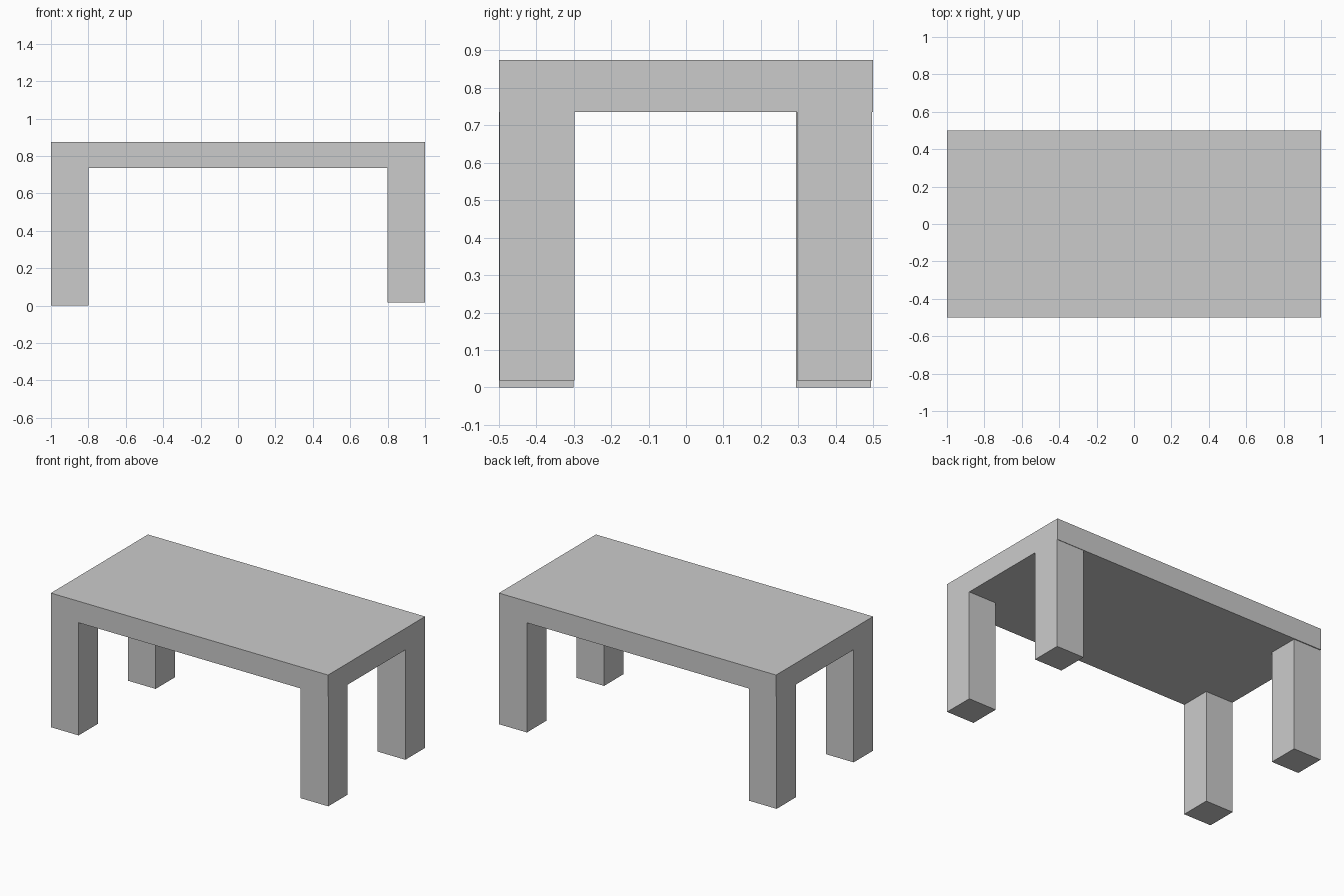
import bpy

if "Cube" in bpy.data.objects:
    bpy.data.objects.remove(bpy.data.objects["Cube"])


def box(name, lo, hi):
    """Axis-aligned box between two corners."""
    mid = [(a + b) / 2 for a, b in zip(lo, hi)]
    bpy.ops.mesh.primitive_cube_add(size=1, location=mid)
    ob = bpy.context.object
    ob.name = name
    ob.scale = [b - a for a, b in zip(lo, hi)]
    bpy.ops.object.transform_apply(location=False, rotation=False, scale=True)
    return ob


UNDERSIDE, TOP, LEG = 0.735, 0.875, 0.2

# Table top
box("table_top", (-1, -0.5, UNDERSIDE), (1, 0.5, TOP))

# Legs: the right pair is slightly shorter, the back pair slightly inset
legs = {
    "front_left_leg": (-1.0, -0.5, 0.0),
    "front_right_leg": (0.8, -0.498, 0.018),
    "back_left_leg": (-1.0, 0.294, 0.0),
    "back_right_leg": (0.8, 0.297, 0.018),
}
for name, (x, y, z) in legs.items():
    box(name, (x, y, z), (x + LEG, y + LEG, UNDERSIDE))
